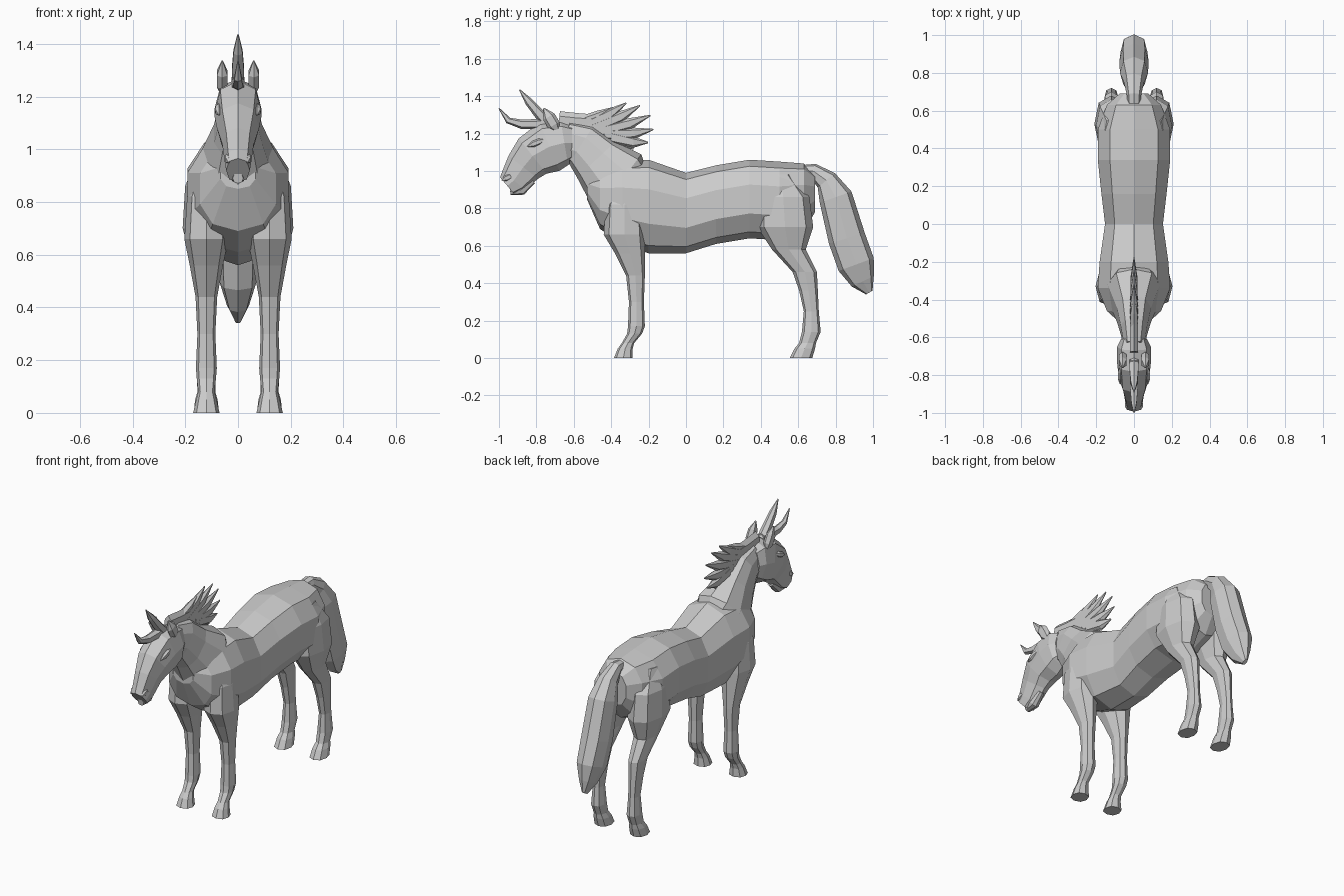
import bpy
import bmesh
from math import sin, cos, pi, copysign, radians
from mathutils import Vector

default_cube = bpy.data.objects.get("Cube")
if default_cube:
    bpy.data.objects.remove(default_cube)

# One grey coat for the whole animal
coat = bpy.data.materials.new("coat_grey")
coat.use_nodes = True
coat.diffuse_color = (.6, .6, .6, 1)
shader = coat.node_tree.nodes["Principled BSDF"]
shader.inputs["Base Color"].default_value = coat.diffuse_color

UPRIGHT = Vector((0, 1))
LEVEL = Vector((1, 0))


def squared(value):
    """Push a circle coordinate outward for a slightly boxy section."""
    return copysign(abs(value) ** .85, value)


def across(points, index):
    """Direction at right angles to a path in the side plane."""
    before = points[max(index - 1, 0)]
    after = points[min(index + 1, len(points) - 1)]
    along = (after - before).normalized()
    return Vector((-along.y, along.x))


def loft(name, stations, ratios=(1, 1), sides=8, axis=None, offset=0, mirrored=False):
    """Skin rings along a path; a station is y, z, depth radius and optional width radius.
    Where no width is given, it is the depth times a ratio that blends along the path."""
    points = [Vector(station[:2]) for station in stations]
    mesh_builder = bmesh.new()
    rings = []
    for index, station in enumerate(stations):
        blend = index / (len(stations) - 1)
        ratio = ratios[0] + (ratios[1] - ratios[0]) * blend
        depth = station[2]
        width = station[3] if len(station) > 3 else depth * ratio
        direction = axis or across(points, index)
        ring = []
        for side in range(sides):
            angle = 2 * pi * side / sides
            spot = points[index] + direction * depth * squared(cos(angle))
            ring.append(mesh_builder.verts.new((offset + width * squared(sin(angle)), spot.x, spot.y)))
        rings.append(ring)
    for lower, upper in zip(rings, rings[1:]):
        for side in range(sides):
            following = (side + 1) % sides
            mesh_builder.faces.new((lower[side], lower[following], upper[following], upper[side]))
    mesh_builder.faces.new(rings[0])
    mesh_builder.faces.new(rings[-1])
    bmesh.ops.recalc_face_normals(mesh_builder, faces=mesh_builder.faces)
    mesh = bpy.data.meshes.new(name)
    mesh_builder.to_mesh(mesh)
    mesh_builder.free()
    mesh.materials.append(coat)
    part = bpy.data.objects.new(name, mesh)
    bpy.context.collection.objects.link(part)
    if mirrored:
        mirror = part.modifiers.new("Mirror", 'MIRROR')
        mirror.use_mirror_merge = False


def lock(name, path, thickness, ratio):
    """A lock of hair on the centre line that thins to a point."""
    last = len(path) - 1
    stations = []
    for index, point in enumerate(path):
        taper = 1 - (index / last) ** 3 * .9
        stations.append((*point, thickness * taper))
    loft(name, stations, (ratio, ratio), sides=6)


def spindle(name, start, end, radius, ratio, offset):
    """A mirrored pair of small lumps, pointed at both ends."""
    first, last = Vector(start), Vector(end)
    stations = []
    for step in range(4):
        swell = max(sin(pi * step / 3), .1)
        stations.append((*first.lerp(last, step / 3), radius * swell))
    loft(name, stations, (ratio, ratio), sides=6, offset=offset, mirrored=True)


# Trunk from rump to chest
loft("trunk", [
    (.69, .88, .1, .08), (.63, .86, .18, .15), (.5, .84, .21, .2),
    (.34, .85, .21, .2), (.16, .82, .21, .18), (0, .775, .215, .16),
    (-.2, .81, .25, .19), (-.34, .83, .22, .2), (-.46, .85, .16, .15),
    (-.53, .91, .06, .07),
], sides=10, axis=UPRIGHT)

# Neck from shoulders to poll
loft("neck", [
    (-.27, .9, .15), (-.36, .93, .2), (-.48, 1.06, .14),
    (-.56, 1.14, .12), (-.65, 1.17, .1),
], (.8, .55), sides=10)

# Head from poll to muzzle, with the lower lip
loft("head", [
    (-.61, 1.15, .1, .07), (-.65, 1.15, .12, .09), (-.73, 1.13, .14, .09),
    (-.82, 1.08, .12, .08), (-.87, 1.02, .1, .06), (-.92, .95, .08, .05),
    (-.955, .92, .06, .045),
])
loft("lower_lip", [(-.82, .95, .02), (-.88, .9, .03), (-.94, .89, .02)])

# Paired face details
spindle("brow", (-.85, 1.13), (-.75, 1.17), .02, .8, .073)
spindle("nostril", (-.985, .95), (-.92, .98), .02, .8, .035)
spindle("ear", (-.68, 1.2), (-.76, 1.335), .04, .65, .06)

# Legs with flared hooves
loft("front_leg", [
    (-.3, .95, .04), (-.33, .82, .1), (-.33, .66, .11), (-.3, .56, .08),
    (-.27, .44, .05), (-.265, .3, .04), (-.265, .17, .045), (-.275, .13, .04),
    (-.31, .08, .033), (-.325, .05, .04), (-.335, 0, .05),
], (.7, 1), axis=LEVEL, offset=.12, mirrored=True)
loft("hind_leg", [
    (.5, .98, .06), (.52, .86, .14), (.53, .7, .15), (.55, .58, .09),
    (.635, .46, .065), (.655, .36, .05), (.67, .25, .04), (.67, .14, .05),
    (.65, .08, .045), (.635, .05, .055), (.615, 0, .06),
], (.55, .8), axis=LEVEL, offset=.12, mirrored=True)

# Tail
loft("tail", [
    (.6, 1, .03), (.68, 1, .04), (.75, .95, .06), (.8, .86, .09),
    (.86, .64, .1), (.91, .5, .1), (.945, .41, .065), (.98, .35, .02),
], (1, .6))

# Mane: a crest, and locks fanning out behind it
crest_front = Vector((-.58, 1.25))
crest_back = Vector((-.4, 1.18))
lock("mane_crest", [(-.68, 1.26), crest_front, (-.48, 1.25), crest_back, (-.28, 1.12)], .06, .4)
lock_count = 6
for number in range(lock_count):
    part_way = number / (lock_count - 1)
    root = crest_front.lerp(crest_back, part_way)
    angle = radians(85 - 93 * part_way)
    reach = .16 + .08 * sin(pi * number / lock_count)
    tip = crest_back + reach * Vector((cos(angle), sin(angle)))
    middle = root.lerp(tip, .6) - UPRIGHT * .01
    lock(f"mane_lock_{number + 1}", [root, middle, tip], .035, .65)

# Forelock: one raised lock and one curling forward
lock("forelock_raised", [(-.73, 1.25), (-.78, 1.3), (-.84, 1.37), (-.89, 1.435)], .03, .9)
lock("forelock_curl", [(-.72, 1.26), (-.8, 1.25), (-.88, 1.25), (-.95, 1.27), (-1, 1.335)], .028, .9)
